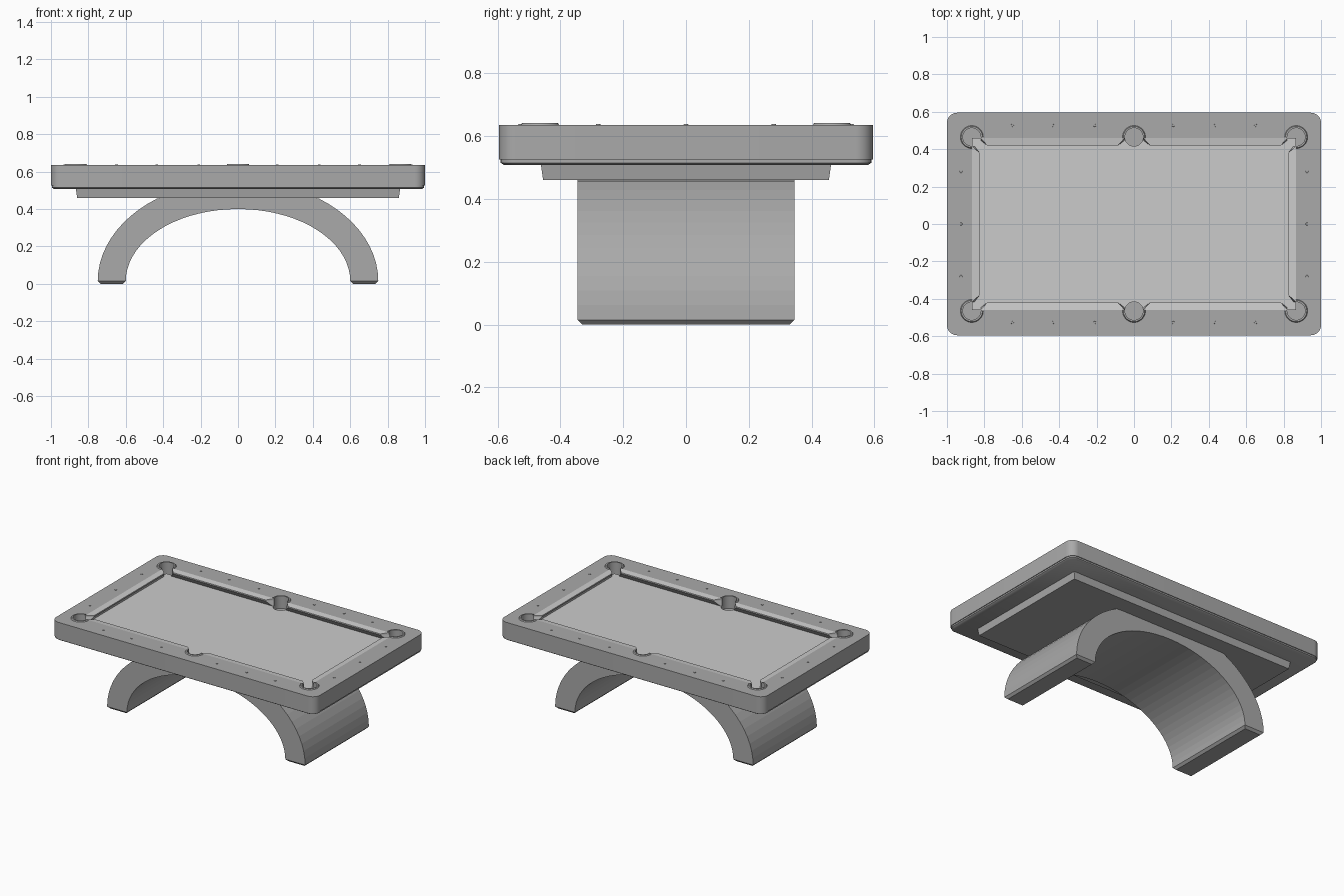
import bpy, bmesh, math
from mathutils import Vector

cube = bpy.data.objects.get("Cube")
if cube:
    bpy.data.objects.remove(cube, do_unlink=True)


def material(name, v):
    m = bpy.data.materials.new(name)
    m.use_nodes = True
    m.diffuse_color = (v, v, v, 1)
    m.node_tree.nodes["Principled BSDF"].inputs["Base Color"].default_value = (v, v, v, 1)
    return m


GREY = material("grey body", 0.40)
CLOTH = material("light cloth", 0.60)

# Main levels and sizes
TOP, BED, BASE = 0.635, 0.585, 0.525
PLAY_X, PLAY_Y = 0.865, 0.46
POCKETS = [(x, y) for x in (-0.867, 0, 0.867) for y in (-0.465, 0.465)]


def finish(name, bm, mat, smooth=False):
    bmesh.ops.recalc_face_normals(bm, faces=bm.faces)
    me = bpy.data.meshes.new(name)
    bm.to_mesh(me)
    bm.free()
    ob = bpy.data.objects.new(name, me)
    bpy.context.collection.objects.link(ob)
    me.materials.append(mat)
    if smooth:
        bpy.ops.object.select_all(action="DESELECT")
        ob.select_set(True)
        bpy.context.view_layer.objects.active = ob
        bpy.ops.object.shade_smooth_by_angle(angle=math.radians(35))
    return ob


def loft(name, rings, mat, smooth=False):
    """Join rings of equal point count and cap both ends."""
    bm = bmesh.new()
    rows = [[bm.verts.new(p) for p in ring] for ring in rings]
    n = len(rows[0])
    for a, b in zip(rows, rows[1:]):
        for i in range(n):
            j = (i + 1) % n
            bm.faces.new((a[i], a[j], b[j], b[i]))
    bm.faces.new(rows[0])
    bm.faces.new(rows[-1])
    return finish(name, bm, mat, smooth)


def rounded(hx, hy, r, z, steps=8):
    pts = []
    for q, (sx, sy) in enumerate(((1, 1), (-1, 1), (-1, -1), (1, -1))):
        for i in range(steps + 1):
            a = math.pi / 2 * (q + i / steps)
            pts.append((sx * (hx - r) + r * math.cos(a), sy * (hy - r) + r * math.sin(a), z))
    return pts


def rect(hx, hy, z):
    return [(hx, hy, z), (-hx, hy, z), (-hx, -hy, z), (hx, -hy, z)]


def circle(x, y, r, z, n=32):
    return [(x + r * math.cos(i * math.tau / n), y + r * math.sin(i * math.tau / n), z) for i in range(n)]


def cut(target, cutter):
    mod = target.modifiers.new("cut", "BOOLEAN")
    mod.operation, mod.solver, mod.object = "DIFFERENCE", "EXACT", cutter
    bpy.context.view_layer.objects.active = target
    bpy.ops.object.select_all(action="DESELECT")
    target.select_set(True)
    bpy.ops.object.modifier_apply(modifier=mod.name)
    bpy.data.objects.remove(cutter, do_unlink=True)


# Rail frame with the playing well and six pocket holes cut out
rails = loft("rail_frame", [rounded(1, 0.595, 0.055, BASE), rounded(1, 0.595, 0.055, TOP)], GREY)
cut(rails, loft("well_cutter", [rect(PLAY_X, PLAY_Y, BED), rect(PLAY_X, PLAY_Y, 0.7)], GREY))
for x, y in POCKETS:
    cut(rails, loft("pocket_cutter", [circle(x, y, 0.049, BED - 0.03), circle(x, y, 0.049, 0.7)], GREY))
bpy.context.view_layer.objects.active = rails
rails.select_set(True)
bpy.ops.object.shade_smooth_by_angle(angle=math.radians(35))

# Chamfered lower trim and the tapered bed support
loft("lower_trim", [rounded(0.985, 0.58, 0.045, 0.508), rounded(0.995, 0.59, 0.05, 0.515),
                    rounded(0.995, 0.59, 0.05, BASE)], GREY, True)
loft("bed_support", [rect(0.86, 0.455, 0.46), rect(0.867, 0.462, 0.51)], GREY)

# Cloth on the bed, with holes at the pockets
cloth = loft("cloth", [rect(PLAY_X, PLAY_Y, BED - 0.004), rect(PLAY_X, PLAY_Y, BED + 0.002)], CLOTH)
for x, y in POCKETS:
    if x == 0:
        cut(cloth, loft("cloth_cutter", [circle(x, y, 0.049, 0.5), circle(x, y, 0.049, 0.7)], CLOTH))


# Undercut cushions: s0..s1 is the nose, e0 and e1 widen it at the rail
def cushion(name, place, s0, s1, depth, flare):
    d, f = depth, flare
    low = [(s0 - f, d, BED), (s1 + f, d, BED), (s1 + f, d - 0.012, BED), (s0 - f, d - 0.012, BED)]
    nose = [(s0 - f, d, 0.622), (s1 + f, d, 0.622), (s1, d - 0.04, 0.622), (s0, d - 0.04, 0.622)]
    top = [(s0 - f, d, TOP), (s1 + f, d, TOP), (s1, d - 0.04, 0.63), (s0, d - 0.04, 0.63)]
    loft(name, [[place(*p) for p in ring] for ring in (low, nose, top)], CLOTH)


for sy, side in ((-1, "front"), (1, "back")):
    for sx, hand in ((-1, "right"), (1, "left")):
        cushion(f"{side}_{hand}_cushion", lambda s, d, z: (sx * s, sy * d, z), 0.085, 0.785, PLAY_Y, 0.036)
for sx, hand in ((-1, "right"), (1, "left")):
    cushion(f"{hand}_end_cushion", lambda s, d, z: (sx * d, s, z), -0.38, 0.38, PLAY_X, 0.036)


# Raised pocket collars, open towards the cloth
def collar(name, x, y):
    mid = math.atan2(y, x)
    if x:
        mid = math.atan2(math.copysign(1, y), math.copysign(1, x))
    half = math.radians(135 if x else 95)
    rings = []
    for i in range(25):
        a = mid - half + 2 * half * i / 24
        c, s = math.cos(a), math.sin(a)
        rings.append([(x + r * c, y + r * s, z) for r, z in
                      ((0.048, BED), (0.048, 0.641), (0.057, 0.641), (0.062, 0.634), (0.062, 0.625))])
    loft(name, rings, GREY, True)


for i, (x, y) in enumerate(POCKETS):
    collar(f"pocket_collar_{i + 1}", x, y)

# Small sight markers along the rails
spots = [(sx * x, sy * 0.527) for x in (0.21, 0.435, 0.65) for sx in (-1, 1) for sy in (-1, 1)]
spots += [(sx * 0.925, y) for sx in (-1, 1) for y in (-0.28, 0, 0.28)]
for i, (x, y) in enumerate(spots):
    loft(f"sight_{i + 1}", [circle(x, y, 0.008, 0.63, 12), circle(x, y, 0.007, 0.638, 12)], GREY)


# Arched base, flattened under the bed support, with chamfered feet
def arch_ring(y, inset):
    n, outer, inner = 36, [], []
    for i in range(n + 1):
        a = math.pi * i / n
        c, s = math.cos(a), math.sin(a)
        outer.append((0.75 * c, y, min(0.46, 0.015 + 0.54 * s)))
        inner.append((0.6 * c, y, 0.015 + 0.385 * s))
    return outer + inner[::-1]


loft("arched_base", [arch_ring(-0.345, 0), arch_ring(0.345, 0)], GREY)
for sx, hand in ((-1, "right"), (1, "left")):
    def foot(x0, x1, hy, z):
        return [(sx * x, y, z) for x, y in ((x0, -hy), (x1, -hy), (x1, hy), (x0, hy))]
    loft(f"{hand}_foot", [foot(0.615, 0.735, 0.33, 0), foot(0.6, 0.75, 0.345, 0.015)], GREY)
